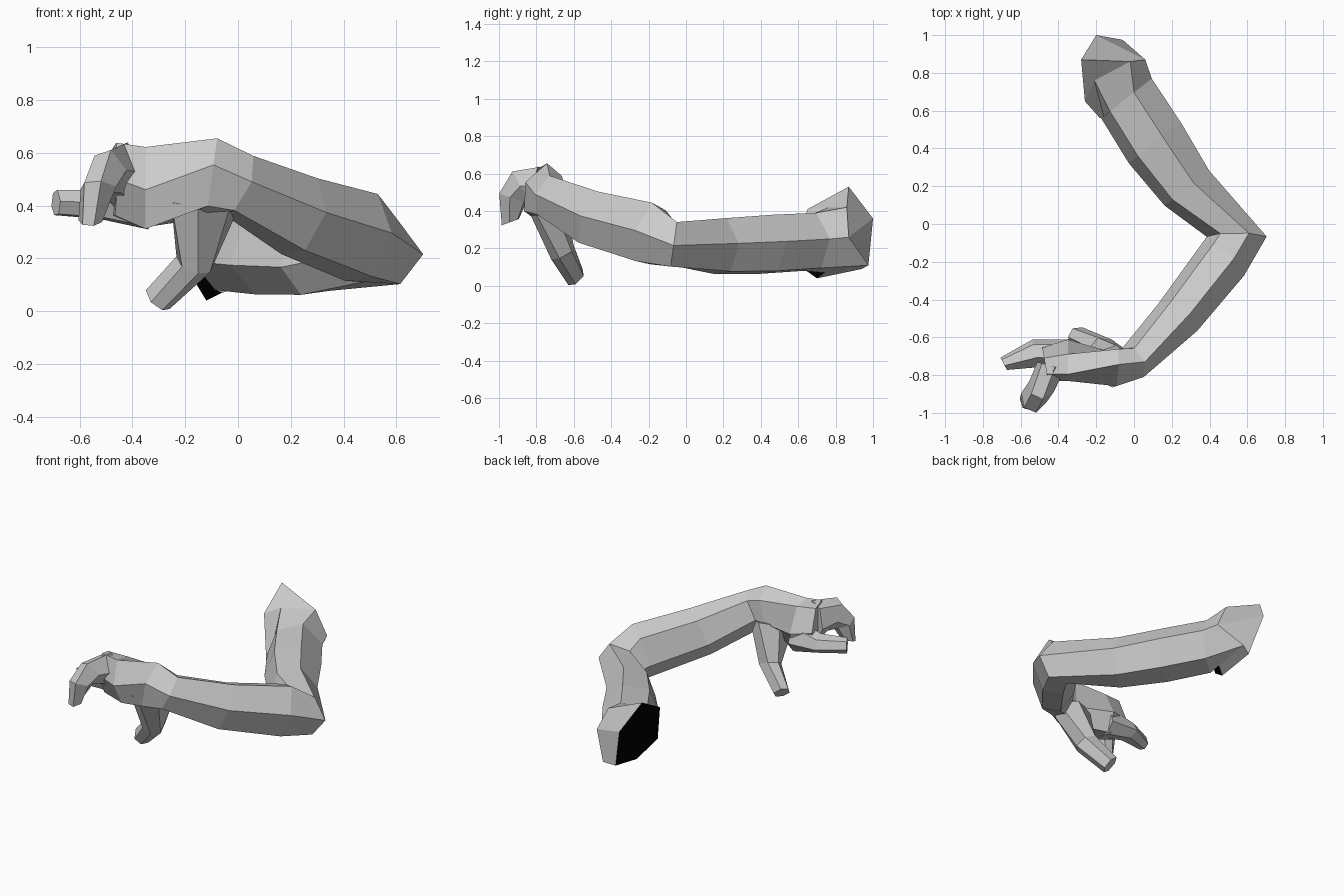
import bpy
import bmesh
from math import radians
from mathutils import Vector, Euler

# Six-sided limb section: (outward, up), starting at the top ridge
HEX = [(0.3, 1), (1, 0.1), (0.55, -0.9), (-0.35, -1), (-1, -0.3), (-0.65, 0.75)]


def ring(x, y, z, w, h, yaw, pitch=0, roll=0):
    """Section at a centre, with half width, half height and rotation in degrees."""
    rot = (Euler((radians(pitch), 0, radians(yaw))).to_matrix()
           @ Euler((0, radians(roll), 0)).to_matrix())
    return [Vector((x, y, z)) + rot @ Vector((u * w, 0, v * h)) for u, v in HEX]


def loft(name, rings):
    """Skin a list of six-point sections with flat faces and closed ends."""
    n = len(HEX)
    bm = bmesh.new()
    loops = [[bm.verts.new(p) for p in r] for r in rings]
    bm.faces.new(loops[0])
    bm.faces.new(loops[-1])
    for a, b in zip(loops, loops[1:]):
        for j in range(n):
            k = (j + 1) % n
            bm.faces.new((a[j], a[k], b[k], b[j]))
    bmesh.ops.recalc_face_normals(bm, faces=bm.faces)
    mesh = bpy.data.meshes.new(name)
    bm.to_mesh(mesh)
    bm.free()
    ob = bpy.data.objects.new(name, mesh)
    bpy.context.collection.objects.link(ob)
    return ob


# Shoulder rim, facing sideways, and the bulge just inside it
rim = [(-0.28, 0.87, 0.53), (-0.20, 1.00, 0.36), (-0.13, 0.94, 0.09),
       (-0.12, 0.70, 0.04), (-0.18, 0.56, 0.14), (-0.26, 0.65, 0.41)]
bulge = [(-0.02, 0.86, 0.42), (0.06, 0.87, 0.26), (-0.06, 0.975, 0.11),
         (-0.06, 0.74, 0.07), (-0.16, 0.57, 0.17), (-0.21, 0.76, 0.42)]

# Upper arm, elbow, forearm, wrist and palm
arm_sections = [
    (-0.04, 0.665, 0.235, 0.17, 0.155, 38),
    (0.11, 0.43, 0.222, 0.175, 0.158, 38),
    (0.28, 0.19, 0.212, 0.15, 0.15, 38),
    (0.545, -0.065, 0.225, 0.157, 0.125, 0, -8, 8),
    (0.47, -0.19, 0.28, 0.14, 0.17, -38, -15),
    (0.235, -0.49, 0.36, 0.125, 0.155, -40, -22),
    (0.0, -0.73, 0.48, 0.095, 0.12, -60, -25),
    (-0.10, -0.765, 0.505, 0.105, 0.15, -90, -8, -20),
    (-0.35, -0.725, 0.47, 0.105, 0.165, -90, 0, 14),
    (-0.47, -0.745, 0.50, 0.085, 0.145, -80, 0, 10),
]
arm = loft("arm", [rim, bulge] + [ring(*s) for s in arm_sections])

# Black cut face at the shoulder and the strip under the armpit
grey = bpy.data.materials.new("grey")
grey.diffuse_color = (0.8, 0.8, 0.8, 1)
black = bpy.data.materials.new("black")
black.diffuse_color = (0, 0, 0, 1)
arm.data.materials.append(grey)
arm.data.materials.append(black)
for i in (0, 5):
    arm.data.polygons[i].material_index = 1

# Paired fingers hooked forward and down
loft("hooked_fingers", [ring(*s) for s in [
    (-0.44, -0.75, 0.515, 0.075, 0.125, -15),
    (-0.49, -0.865, 0.525, 0.07, 0.105, -12, 35),
    (-0.53, -0.925, 0.47, 0.07, 0.075, -8, 72),
    (-0.56, -0.94, 0.34, 0.045, 0.048, 0, 110)]])

# Paired fingers reaching straight out
loft("straight_fingers", [ring(*s) for s in [
    (-0.34, -0.69, 0.41, 0.08, 0.10, -90),
    (-0.52, -0.685, 0.405, 0.075, 0.055, -75),
    (-0.69, -0.74, 0.412, 0.037, 0.048, -62)]])

# Thumb hanging down to the ground, with a broad base
loft("thumb", [ring(*s) for s in [
    (-0.12, -0.74, 0.42, 0.14, 0.095, 10, -75),
    (-0.17, -0.66, 0.18, 0.07, 0.07, 40, -58),
    (-0.305, -0.59, 0.047, 0.053, 0.058, 50, -42)]])
